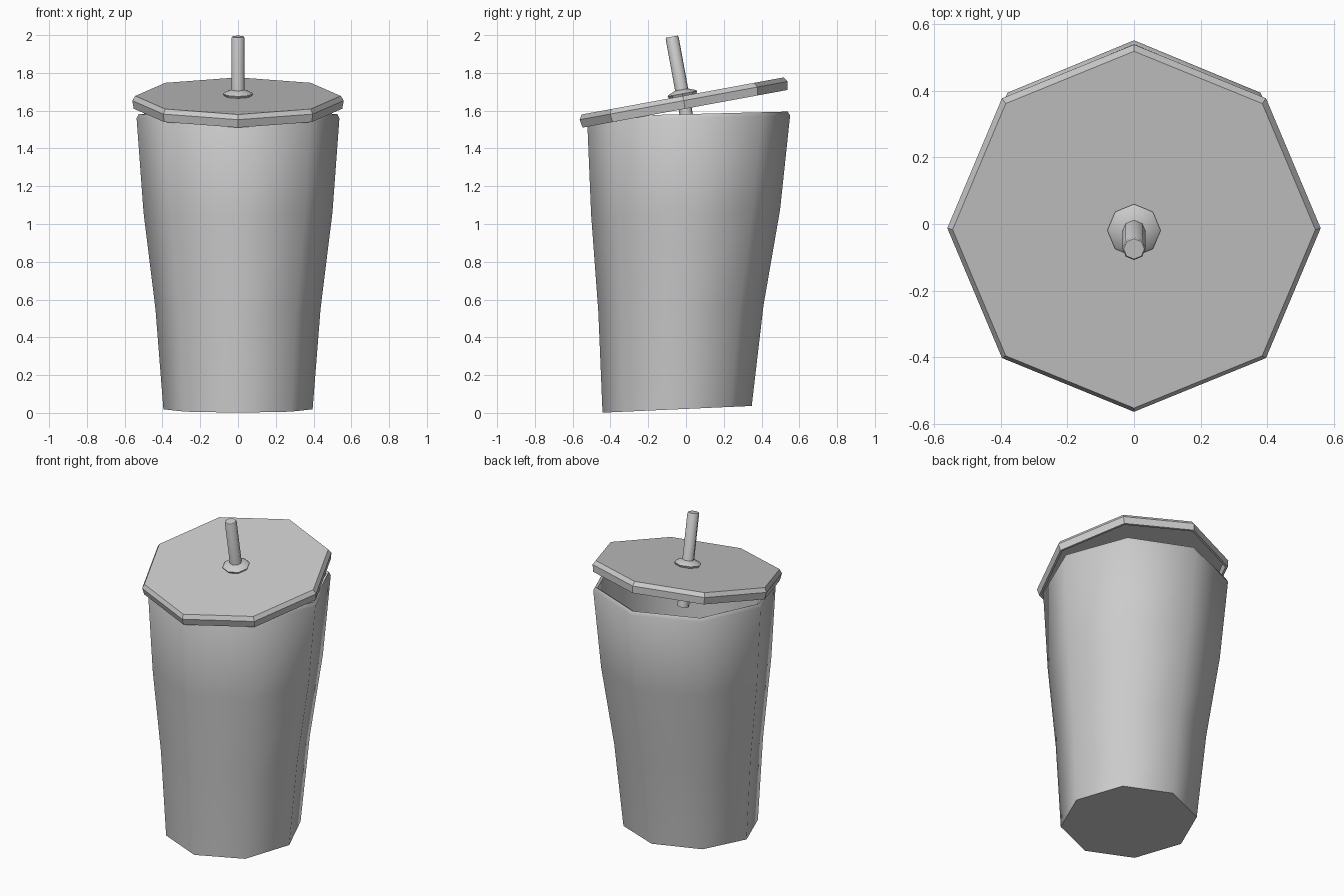
import bpy, bmesh, math
from mathutils import Matrix

if "Cube" in bpy.data.objects:
    bpy.data.objects.remove(bpy.data.objects["Cube"])

SIDES = 8
TILT = Matrix.Rotation(math.radians(10.4), 4, 'X')


def lathe(name, rings, matrix=Matrix(), angle=50):
    """Octagonal loft; rings are (radius, z, y offset, slope along y). Ends are capped."""
    bm = bmesh.new()
    loops = []
    for r, z, cy, slope in rings:
        loop = []
        for i in range(SIDES):
            a = 2 * math.pi * i / SIDES
            x, y = r * math.cos(a), r * math.sin(a)
            loop.append(bm.verts.new((x, y + cy, z + slope * y)))
        loops.append(loop)
    for lo, hi in zip(loops, loops[1:]):
        for i in range(SIDES):
            j = (i + 1) % SIDES
            bm.faces.new((lo[i], lo[j], hi[j], hi[i]))
    bm.faces.new(loops[0][::-1])
    bm.faces.new(loops[-1])
    bmesh.ops.recalc_face_normals(bm, faces=bm.faces)
    mesh = bpy.data.meshes.new(name)
    bm.to_mesh(mesh)
    bm.free()
    ob = bpy.data.objects.new(name, mesh)
    bpy.context.collection.objects.link(ob)
    ob.matrix_world = matrix
    bpy.ops.object.select_all(action='DESELECT')
    ob.select_set(True)
    bpy.context.view_layer.objects.active = ob
    bpy.ops.object.shade_smooth_by_angle(angle=math.radians(angle))
    return ob


# Cup: leaning tapered wall, rounded rim, hollow inside
lathe("cup", [
    (0.395, 0.019, -0.047, 0.045),
    (0.437, 0.55, -0.027, 0.04),
    (0.500, 1.06, -0.002, 0.03),
    (0.537, 1.56, 0.014, 0.025),
    (0.525, 1.582, 0.014, 0.025),
    (0.510, 1.575, 0.014, 0.025),
    (0.475, 1.06, -0.002, 0.03),
    (0.412, 0.55, -0.027, 0.04),
    (0.372, 0.06, -0.047, 0.045),
])

# Lid, collar and straw share one tilted frame at the centre of the lid top
frame = Matrix.Translation((0, -0.017, 1.678)) @ TILT

# Lid: shallow bevelled cap, open underneath
lathe("lid", [
    (0.544, 0, 0, 0),
    (0.560, -0.025, 0, 0),
    (0.552, -0.069, 0, 0),
    (0.538, -0.069, 0, 0),
    (0.538, -0.02, 0, 0),
], frame, 30)

# Collar around the straw hole
lathe("straw_collar", [
    (0.070, -0.005, 0, 0),
    (0.080, 0.012, 0, 0),
    (0.070, 0.020, 0, 0),
    (0.034, 0.034, 0, 0),
], frame, 30)

# Straw
lathe("straw", [
    (0.035, -0.25, 0, 0),
    (0.035, 0.312, 0, 0),
    (0.031, 0.319, 0, 0),
], frame, 50)
